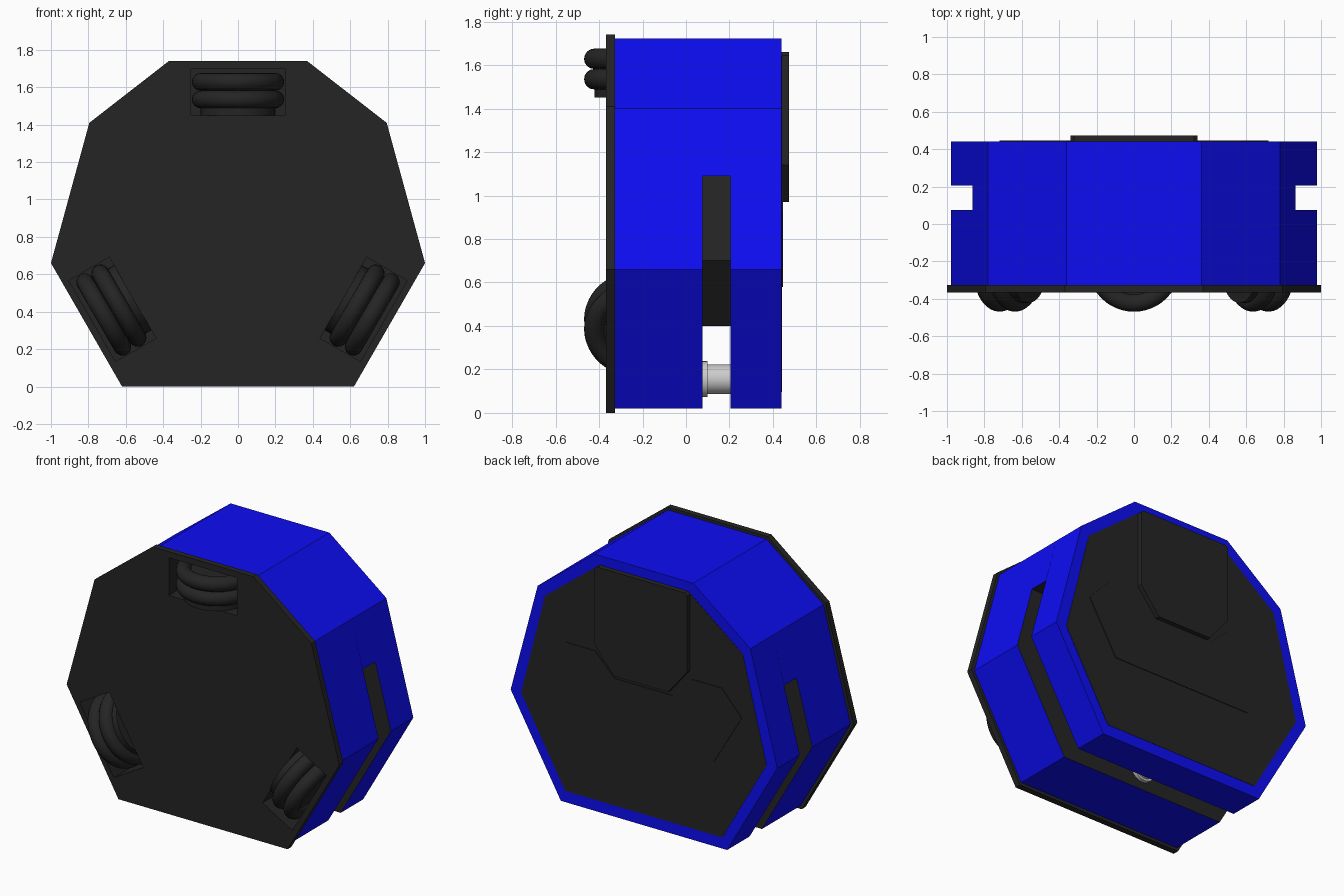
import bpy, bmesh, math
from mathutils import Vector, Matrix

if "Cube" in bpy.data.objects:
    bpy.data.objects.remove(bpy.data.objects["Cube"])


def material(name, col):
    m = bpy.data.materials.new(name)
    m.diffuse_color = (*col, 1)
    m.use_nodes = True
    m.node_tree.nodes["Principled BSDF"].inputs["Base Color"].default_value = m.diffuse_color
    return m


BLUE = material("blue_shell", (0.004, 0.004, 0.9))
DARK = material("dark_plastic", (0.018, 0.018, 0.018))
CZ, WHEEL_D, WHEEL_Y = 0.80, 0.775, -0.222      # wheel layout circle
ANGLES = [0, math.radians(120), math.radians(240)]


def prism(name, half, y0, y1, dark=False, dark_dir=None):
    """Extrude a mirrored x-z half profile along y; faces along dark_dir turn dark."""
    pts = half + [(-x, z) for x, z in reversed(half)]
    bm = bmesh.new()
    a = [bm.verts.new((x, y0, z)) for x, z in pts]
    b = [bm.verts.new((x, y1, z)) for x, z in pts]
    n = len(pts)
    bm.faces.new(a)
    bm.faces.new(b)
    for i in range(n):
        j = (i + 1) % n
        bm.faces.new((a[i], a[j], b[j], b[i]))
    bmesh.ops.recalc_face_normals(bm, faces=bm.faces)
    bm.normal_update()
    for f in bm.faces:
        if dark or (dark_dir and f.normal.dot(Vector(dark_dir)) > 0.9):
            f.material_index = 1
    return finish(name, bm)


def finish(name, bm):
    me = bpy.data.meshes.new(name)
    bm.to_mesh(me)
    bm.free()
    me.materials.append(BLUE)
    me.materials.append(DARK)
    ob = bpy.data.objects.new(name, me)
    bpy.context.collection.objects.link(ob)
    return ob


def radial(a, d, y):
    return Vector((math.sin(a) * d, y, CZ + math.cos(a) * d))


# Shell in layers, with the open slot between lower and upper shell
outline = [(0.61, 0.02), (0.978, 0.66), (0.78, 1.40), (0.362, 1.722)]
base = prism("base_plate", [(0.62, 0), (1.0, 0.66), (0.795, 1.41), (0.37, 1.74)],
             -0.367, -0.327, dark=True)
lower = prism("lower_shell", outline, -0.327, 0.075, dark_dir=(0, 1, 0))
prism("upper_shell", outline, 0.205, 0.44, dark_dir=(0, -1, 0))
prism("shell_bridge", [(0.864, 1.09), (0.78, 1.40), (0.362, 1.722)],
      0.075, 0.205, dark_dir=(0, 0, -1))
prism("slot_core", [(0.45, 0.40), (0.68, 0.70), (0.60, 1.09)], 0.075, 0.205, dark=True)

# Cover on the back face, with its two raised panels
prism("cover_plate", [(0.575, 0.095), (0.90, 0.66), (0.725, 1.35), (0.325, 1.66)],
      0.43, 0.442, dark=True)
prism("cover_upper_panel", [(0.20, 0.97), (0.34, 1.14), (0.34, 1.645), (0.32, 1.66)],
      0.43, 0.473, dark=True)
prism("cover_lower_panel", [(0.515, 0.58), (0.72, 0.925), (0.575, 1.085),
                            (0.355, 1.085), (0.21, 0.94)], 0.43, 0.447, dark=True)

# Wheel wells cut through base plate and into the lower shell
bm = bmesh.new()
for a in ANGLES:
    mat = (Matrix.Translation(radial(a, WHEEL_D, -0.23)) @ Matrix.Rotation(a, 4, 'Y')
           @ Matrix.Diagonal((0.5, 0.54, 0.25, 1)))
    bmesh.ops.create_cube(bm, size=1, matrix=mat)
for f in bm.faces:
    f.material_index = 1
wells = finish("wheel_well_cutter", bm)
wells.hide_render = True
wells.hide_viewport = False
wells.display_type = 'WIRE'
for ob in (base, lower):
    mod = ob.modifiers.new("wheel_wells", 'BOOLEAN')
    mod.operation = 'DIFFERENCE'
    mod.solver = 'EXACT'
    mod.object = wells


def dress(name, mat):
    ob = bpy.context.object
    ob.name = name
    if mat:
        ob.data.materials.append(mat)
    bpy.ops.object.shade_smooth_by_angle()
    return ob


# Double-tyre wheels with hub and motor collar
for i, a in enumerate(ANGLES):
    for k, d in enumerate((-0.047, 0.047)):
        bpy.ops.mesh.primitive_torus_add(
            location=radial(a, WHEEL_D + 0.007 + d, WHEEL_Y), rotation=(0, a, 0),
            major_radius=0.2, minor_radius=0.047, major_segments=48, minor_segments=16)
        dress(f"tyre_{i}_{k}", DARK)
    for part, d, r, h in (("hub", WHEEL_D + 0.007, 0.19, 0.12),
                          ("motor_collar", WHEEL_D - 0.09, 0.20, 0.07)):
        bpy.ops.mesh.primitive_cylinder_add(
            vertices=40, radius=r, depth=h,
            location=radial(a, d, WHEEL_Y), rotation=(0, a, 0))
        dress(f"wheel_{part}_{i}", DARK)

# Small grey flanged post inside the bottom of the slot
for name, r, y0, y1 in (("post_flange", 0.083, 0.075, 0.10), ("post", 0.068, 0.10, 0.205)):
    bpy.ops.mesh.primitive_cylinder_add(vertices=32, radius=r, depth=y1 - y0,
                                        location=(0, (y0 + y1) / 2, 0.155),
                                        rotation=(math.pi / 2, 0, 0))
    dress(name, None)
